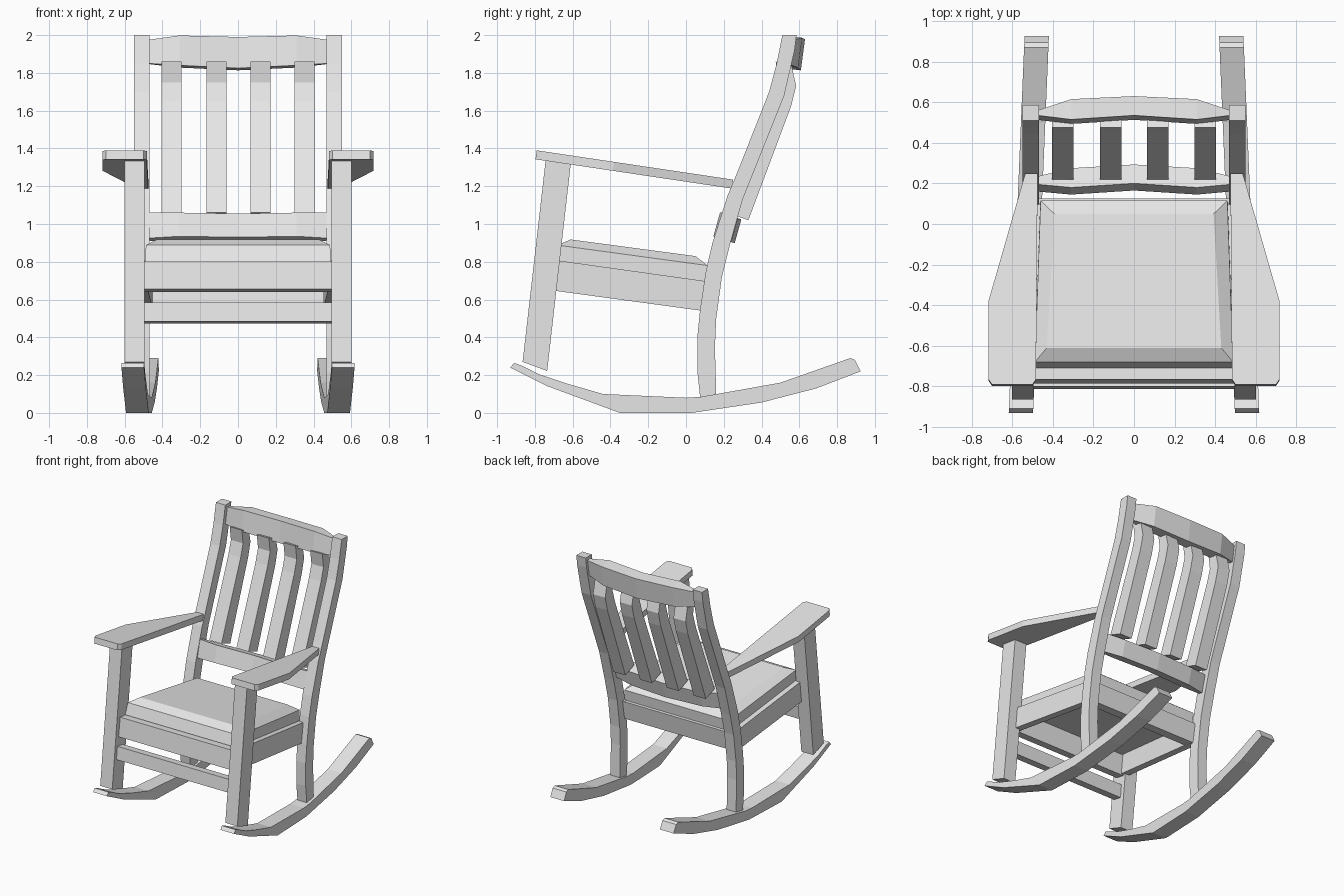
import bpy, bmesh

if "Cube" in bpy.data.objects:
    bpy.data.objects.remove(bpy.data.objects["Cube"])

wood = bpy.data.materials.new("pale_grey")
wood.diffuse_color = (0.8, 0.8, 0.8, 1)
wood.use_nodes = True
wood.node_tree.nodes["Principled BSDF"].inputs["Base Color"].default_value = wood.diffuse_color


def make(name, verts, faces):
    me = bpy.data.meshes.new(name)
    me.from_pydata(verts, [], faces)
    bm = bmesh.new()
    bm.from_mesh(me)
    bmesh.ops.recalc_face_normals(bm, faces=bm.faces)
    bm.to_mesh(me)
    bm.free()
    me.materials.append(wood)
    ob = bpy.data.objects.new(name, me)
    bpy.context.collection.objects.link(ob)
    return ob


def loft(name, loops):
    """Skin a list of equal-length vertex loops and cap both ends."""
    n = len(loops[0])
    faces = [list(range(n)), [(len(loops) - 1) * n + i for i in range(n)]]
    for k in range(len(loops) - 1):
        for i in range(n):
            j = (i + 1) % n
            faces.append([k * n + i, k * n + j, (k + 1) * n + j, (k + 1) * n + i])
    return make(name, [v for lp in loops for v in lp], faces)


def prism(name, profile, x0, x1, skew=0.0):
    """Extrude a (y, z) profile along x; skew slides x with y."""
    return loft(name, [[(x + skew * y, y, z) for y, z in profile] for x in (x0, x1)])


def pair(name, profile, x0, x1, skew=0.0):
    for side, s in (("left", -1), ("right", 1)):
        prism(f"{side}_{name}", profile, s * x0, s * x1, s * skew)


# Rockers, toed in towards the back
pair("rocker", [(-.91, .265), (-.87, .25), (-.78, .205), (-.63, .155), (-.44, .10), (0, .08), (.08, .085),
                (.5, .16), (.87, .29), (.895, .28), (.925, .22), (.69, .13), (.4, .055),
                (.03, 0), (-.35, 0), (-.73, .14), (-.93, .24)], .458, .578, -.042)

# Straight front legs and curved back posts
pair("front_leg", [(-.865, .27), (-.735, .222), (-.61, 1.32), (-.74, 1.365)], .495, .60)
pair("back_post", [(.075, .08), (.06, .22), (.06, .4), (.075, .55), (.105, .75), (.14, .9), (.22, 1.15),
                   (.27, 1.27), (.44, 1.7), (.48, 1.85), (.51, 2), (.585, 2), (.575, 1.92), (.52, 1.68),
                   (.36, 1.28), (.3, 1.13), (.235, .9), (.19, .72), (.16, .5), (.153, .35), (.16, .1)],
     .468, .55)

# Armrests: plan outline laid on a sloping plane
plan = [(.50, -.79), (.70, -.79), (.717, -.765), (.717, -.38), (.55, .2), (.535, .25), (.475, .25),
        (.483, -.765)]
for side, s in (("left", -1), ("right", 1)):
    loft(f"{side}_armrest", [[(s * x, y - dy, 1.272 - .149 * y - dz) for x, y in plan]
                             for dy, dz in ((0, 0), (.007, .047))])

# Seat frame and stretcher
pair("side_apron", [(-.70, .81), (-.72, .65), (.09, .54), (.12, .695)], .451, .506, -.035)
prism("front_apron", [(-.765, .802), (-.785, .655), (-.71, .64), (-.69, .795)], -.5, .5)
prism("rear_apron", [(.04, .70), (.02, .555), (.10, .545), (.125, .692)], -.48, .48)
prism("front_stretcher", [(-.80, .585), (-.812, .485), (-.74, .472), (-.73, .575)], -.5, .5)


# Cushion with bevelled top
def seat_loop(wf, yf, zf, wr, yr, zr):
    return [(-wf, yf, zf), (wf, yf, zf), (wr, yr, zr), (-wr, yr, zr)]


loft("cushion", [seat_loop(.49, -.71, .802, .462, .105, .695),
                 seat_loop(.488, -.68, .888, .46, .115, .78),
                 seat_loop(.43, -.61, .918, .392, .05, .83)])


# Bowed back rails
def rail(name, stations, lean, drop):
    loops = []
    for x, yf, yr, zb, zt in stations:
        loops.append([(x, yf, zt), (x, yr, zt - drop * (yr - yf)),
                      (x, yr - lean, zb - drop * (yr - yf)), (x, yf - lean, zb)])
    loft(name, loops)


def mirrored(half):
    return [(-x, *r) for x, *r in half] + [(x, *r) for x, *r in reversed(half[:-1])]


rail("top_rail", mirrored([(.475, .535, .56, 1.85, 1.975), (.31, .515, .615, 1.84, 1.998),
                           (0, .535, .63, 1.825, 1.99)]), .022, .12)
rail("lower_rail", mirrored([(.475, .195, .235, .925, 1.06), (.31, .18, .275, .935, 1.06),
                             (0, .20, .293, .93, 1.055)]), .035, .33)

# Back slats with a kink near the top
slat = [(.22, 1.06), (.40, 1.5), (.46, 1.65), (.49, 1.75), (.475, 1.86),
        (.56, 1.835), (.583, 1.73), (.555, 1.62), (.33, 1.02)]
for i, cx in enumerate((-.352, -.115, .118, .352)):
    prism(f"back_slat_{i + 1}", slat, cx - .053, cx + .053)
